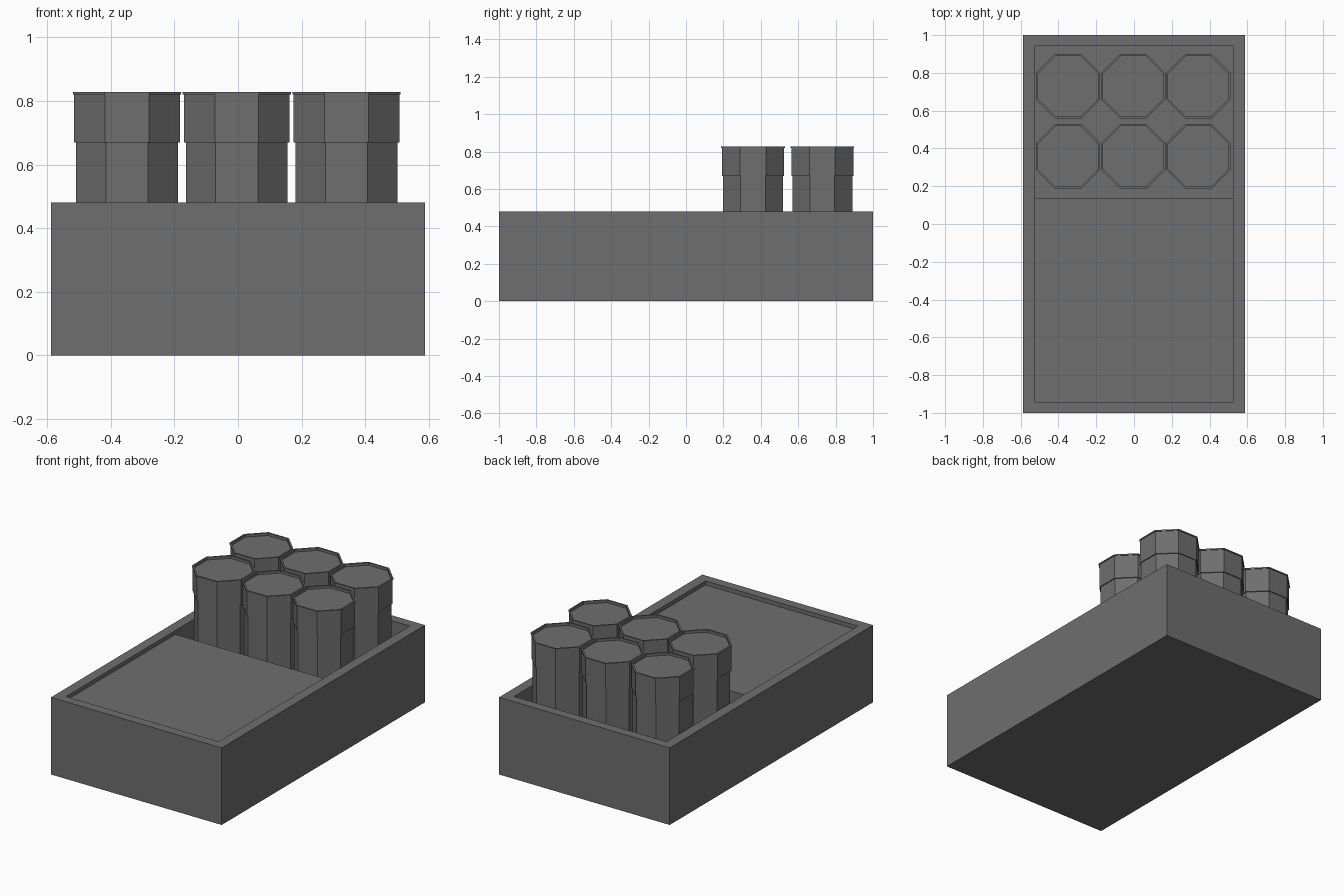
import bpy, bmesh
from math import pi, cos, sin

if "Cube" in bpy.data.objects:
    bpy.data.objects.remove(bpy.data.objects["Cube"])

dark_grey = bpy.data.materials.new("dark_grey")
dark_grey.diffuse_color = (0.156, 0.156, 0.156, 1)
dark_grey.use_nodes = True
dark_grey.node_tree.nodes["Principled BSDF"].inputs["Base Color"].default_value = dark_grey.diffuse_color


def ring_stack(name, sides, rings, location=(0, 0, 0)):
    """Closed solid through polygon rings given as (half_x, half_y, z)."""
    bm = bmesh.new()
    loops = []
    for hx, hy, z in rings:
        loop = []
        for i in range(sides):
            a = 2 * pi * (i + 0.5) / sides
            k = 1 / cos(pi / sides)
            loop.append(bm.verts.new((hx * k * cos(a), hy * k * sin(a), z)))
        loops.append(loop)
    for low, high in zip(loops, loops[1:]):
        for i in range(sides):
            j = (i + 1) % sides
            bm.faces.new((low[i], low[j], high[j], high[i]))
    bm.faces.new(loops[0][::-1])
    bm.faces.new(loops[-1])
    bmesh.ops.recalc_face_normals(bm, faces=bm.faces)
    mesh = bpy.data.meshes.new(name)
    bm.to_mesh(mesh)
    bm.free()
    mesh.materials.append(dark_grey)
    obj = bpy.data.objects.new(name, mesh)
    obj.location = location
    bpy.context.collection.objects.link(obj)
    return obj


FLOOR = 0.06

# open tray with thick walls
ring_stack("tray", 4, [(0.588, 1, 0), (0.588, 1, 0.48),
                       (0.525, 0.942, 0.48), (0.525, 0.942, FLOOR)])

# raised block filling the front of the tray, just below the rim
y0, y1 = -0.942, 0.135
ring_stack("front_block", 4, [(0.525, (y1 - y0) / 2, FLOOR), (0.525, (y1 - y0) / 2, 0.455)],
           (0, (y0 + y1) / 2, 0))

# six octagonal canisters: body, wider collar, thin lip and sunken top
profile = [(0.16, FLOOR), (0.16, 0.67), (0.166, 0.67), (0.166, 0.82),
           (0.17, 0.82), (0.17, 0.828), (0.16, 0.828), (0.16, 0.812)]
for row, y in enumerate((0.358, 0.729)):
    for col in range(3):
        ring_stack(f"canister_{row}_{col}", 8, [(r, r, z) for r, z in profile],
                   (-0.004 + 0.345 * (col - 1), y, 0))
